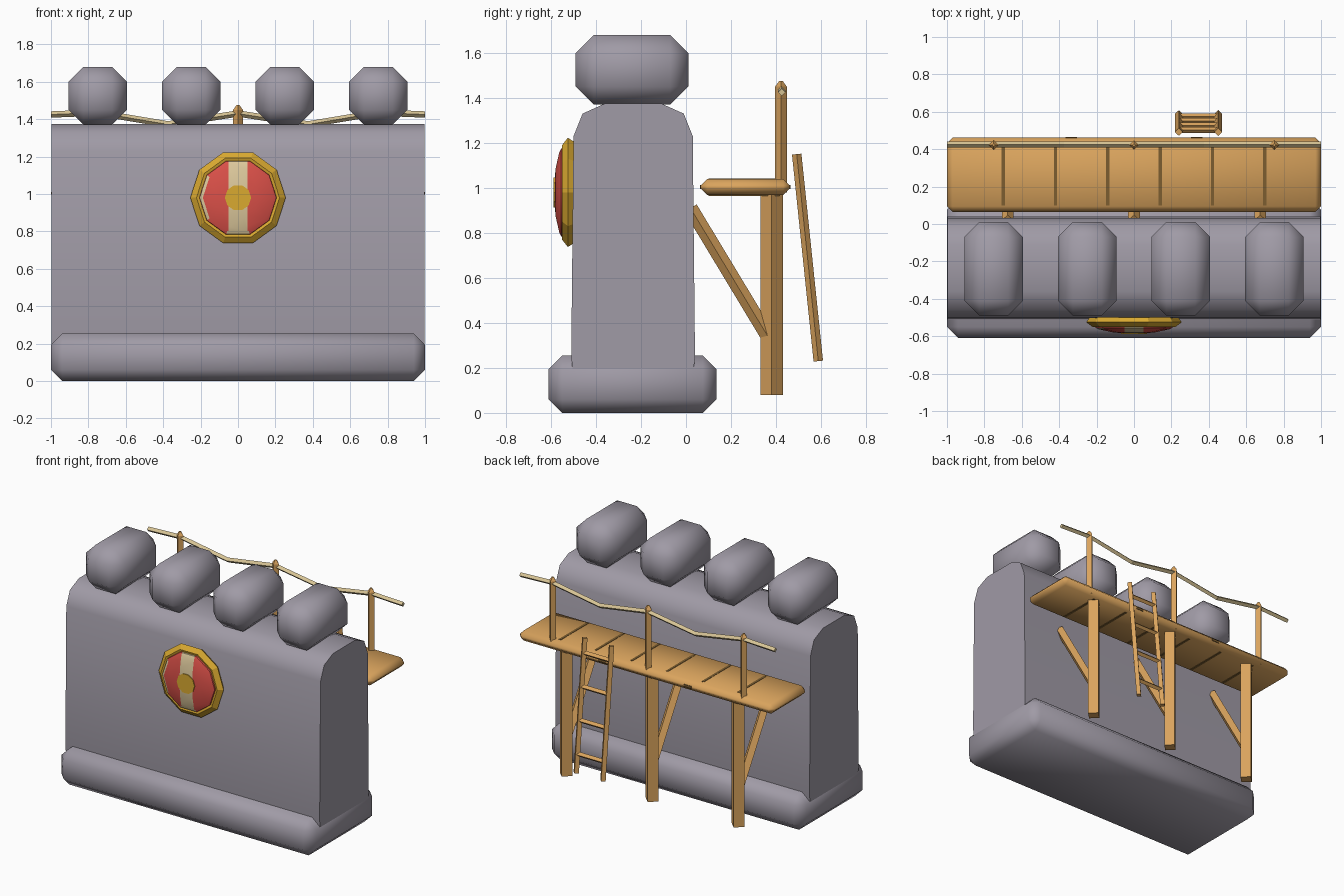
import bpy, bmesh, math
from mathutils import Vector, Matrix

if "Cube" in bpy.data.objects:
    bpy.data.objects.remove(bpy.data.objects["Cube"])


def mat(name, r, g, b):
    m = bpy.data.materials.new(name)
    m.diffuse_color = (r, g, b, 1)
    m.use_nodes = True
    m.node_tree.nodes["Principled BSDF"].inputs["Base Color"].default_value = m.diffuse_color
    return m


STONE = mat("grey stone", 0.35, 0.325, 0.38)
WOOD = mat("wood", 0.70, 0.37, 0.11)
DARK = mat("dark wood", 0.20, 0.11, 0.03)
ROPE = mat("pale rope", 0.68, 0.55, 0.30)
GOLD = mat("gold", 0.70, 0.40, 0.03)
RED = mat("red", 0.70, 0.08, 0.065)
CREAM = mat("cream", 0.72, 0.58, 0.33)


def finish(name, bm, mats, smooth=None):
    bmesh.ops.recalc_face_normals(bm, faces=bm.faces[:])
    me = bpy.data.meshes.new(name)
    bm.to_mesh(me)
    bm.free()
    for m in mats:
        me.materials.append(m)
    ob = bpy.data.objects.new(name, me)
    bpy.context.collection.objects.link(ob)
    if smooth:
        bpy.ops.object.select_all(action='DESELECT')
        ob.select_set(True)
        bpy.context.view_layer.objects.active = ob
        bpy.ops.object.shade_smooth_by_angle(angle=math.radians(smooth))
    return ob


def box(name, lo, hi, m, bevel=0, smooth=None):
    bm = bmesh.new()
    bmesh.ops.create_cube(bm, size=1)
    lo, hi = Vector(lo), Vector(hi)
    for v in bm.verts:
        v.co = Vector((v.co[i] * (hi[i] - lo[i]) + (lo[i] + hi[i]) / 2 for i in range(3)))
    if bevel:
        bmesh.ops.bevel(bm, geom=bm.edges[:], offset=bevel, segments=1, affect='EDGES')
    return finish(name, bm, [m], smooth)


def beam(name, a, b, r, m, r2=None):
    # four-sided bar from a to b
    a, b = Vector(a), Vector(b)
    d = b - a
    rot = d.to_track_quat('Z', 'Y').to_matrix().to_4x4()
    bm = bmesh.new()
    bmesh.ops.create_cone(bm, cap_ends=True, segments=4, radius1=r,
                          radius2=r if r2 is None else r2, depth=d.length,
                          matrix=Matrix.Translation((a + b) / 2) @ rot)
    return finish(name, bm, [m])


def lathe(bm, rings, n, cz, pick):
    # rings of (radius, y) around the y axis; pick(ring, segment) gives material
    loops = [[bm.verts.new((r * math.cos(2 * math.pi * i / n), y,
                            cz + r * math.sin(2 * math.pi * i / n))) for i in range(n)]
             for r, y in rings]
    for k in range(len(loops) - 1):
        for i in range(n):
            j = (i + 1) % n
            f = bm.faces.new((loops[k][i], loops[k][j], loops[k + 1][j], loops[k + 1][i]))
            f.material_index = pick(k, i)
    f = bm.faces.new(loops[-1])
    f.material_index = pick(len(loops) - 1, 0)


# Wall: extruded side profile
prof = [(-0.50, 0.15), (-0.51, 0.25), (-0.50, 1.23), (-0.46, 1.33), (-0.36, 1.375),
        (-0.11, 1.375), (-0.01, 1.33), (0.03, 1.23), (0.04, 0.25), (0.03, 0.15)]
bm = bmesh.new()
face = bm.faces.new([bm.verts.new((-0.998, y, z)) for y, z in prof])
ext = bmesh.ops.extrude_face_region(bm, geom=[face])
bmesh.ops.translate(bm, vec=(1.996, 0, 0),
                    verts=[g for g in ext['geom'] if isinstance(g, bmesh.types.BMVert)])
finish("wall", bm, [STONE], 50)

# Footing and battlements
box("wall_footing", (-1, -0.61, 0), (1, 0.135, 0.255), STONE, 0.06, 70)
for i in range(4):
    x = -0.75 + 0.5 * i
    box(f"battlement_{i + 1}", (x - 0.157, -0.49, 1.37), (x + 0.157, 0.01, 1.68),
        STONE, 0.08, 70)

# Shield: rim, striped dome and centre boss
CZ = 0.98
bm = bmesh.new()
lathe(bm, [(0.235, -0.495), (0.255, -0.525), (0.222, -0.55), (0.205, -0.545)],
      10, CZ, lambda k, i: 0)
finish("shield_rim", bm, [GOLD])

bm = bmesh.new()
lathe(bm, [(0.208, -0.54), (0.205, -0.555), (0.188, -0.563), (0.11, -0.58), (0.03, -0.585)],
      10, CZ, lambda k, i: 1 if k == 1 and i in (4, 5, 7) else 0)
for x in (-0.05, 0.05):
    bmesh.ops.bisect_plane(bm, geom=bm.verts[:] + bm.edges[:] + bm.faces[:],
                           plane_co=(x, 0, 0), plane_no=(1, 0, 0))
for f in bm.faces:
    if abs(f.calc_center_median().x) < 0.05:
        f.material_index = 1
finish("shield_dome", bm, [RED, CREAM], 40)

bm = bmesh.new()
lathe(bm, [(0.07, -0.580), (0.07, -0.588)], 10, CZ, lambda k, i: 0)
finish("shield_boss", bm, [GOLD])

# Walkway deck with plank gaps and edge notches
box("walkway_deck", (-1, 0.065, 0.968), (1, 0.462, 1.04), WOOD, 0.03, 50)
for i in range(6):
    x = -0.7 + 0.28 * i
    for side, z in (("top", 1.04), ("bottom", 0.968)):
        box(f"plank_gap_{side}_{i + 1}", (x - 0.009, 0.10, z - 0.003),
            (x + 0.009, 0.415, z + 0.002), DARK)
for x in (-0.675, 0, 0.675):
    box("inner_edge_notch", (x - 0.03, 0.063, 0.996), (x + 0.03, 0.071, 1.012), DARK)
for x in (-0.335, 0.335):
    box("outer_edge_notch", (x - 0.03, 0.456, 0.996), (x + 0.03, 0.464, 1.012), DARK)

# Support posts and braces
for i, x in enumerate((-0.675, 0, 0.675)):
    beam(f"support_post_{i + 1}", (x, 0.38, 0.08), (x, 0.38, 0.99), 0.05, WOOD)
    beam(f"brace_{i + 1}", (x, 0.37, 0.33), (x, 0.02, 0.91), 0.032, WOOD)

# Railing posts with pointed tops
for i, x in enumerate((-0.75, 0, 0.75)):
    beam(f"railing_post_{i + 1}", (x, 0.422, 0.98), (x, 0.422, 1.45), 0.026, WOOD)
    beam(f"railing_tip_{i + 1}", (x, 0.422, 1.45), (x, 0.422, 1.475), 0.026, WOOD, 0.008)

# Sagging rope
pts = [(-1, 1.425), (-0.75, 1.435), (-0.375, 1.372), (0, 1.43),
       (0.375, 1.372), (0.75, 1.435), (1, 1.425)]
for i, (p, q) in enumerate(zip(pts, pts[1:])):
    beam(f"rope_{i + 1}", (p[0], 0.425, p[1]), (q[0], 0.425, q[1]), 0.017, ROPE)

# Ladder
low, high = Vector((0, 0.588, 0.23)), Vector((0, 0.492, 1.15))
for x in (0.24, 0.45):
    o = Vector((x, 0, 0))
    beam("ladder_rail", low + o, high + o, 0.021, WOOD)
for i in range(4):
    p = low.lerp(high, 0.14 + 0.25 * i)
    beam(f"ladder_rung_{i + 1}", p + Vector((0.24, 0, 0)), p + Vector((0.45, 0, 0)), 0.017, WOOD)
